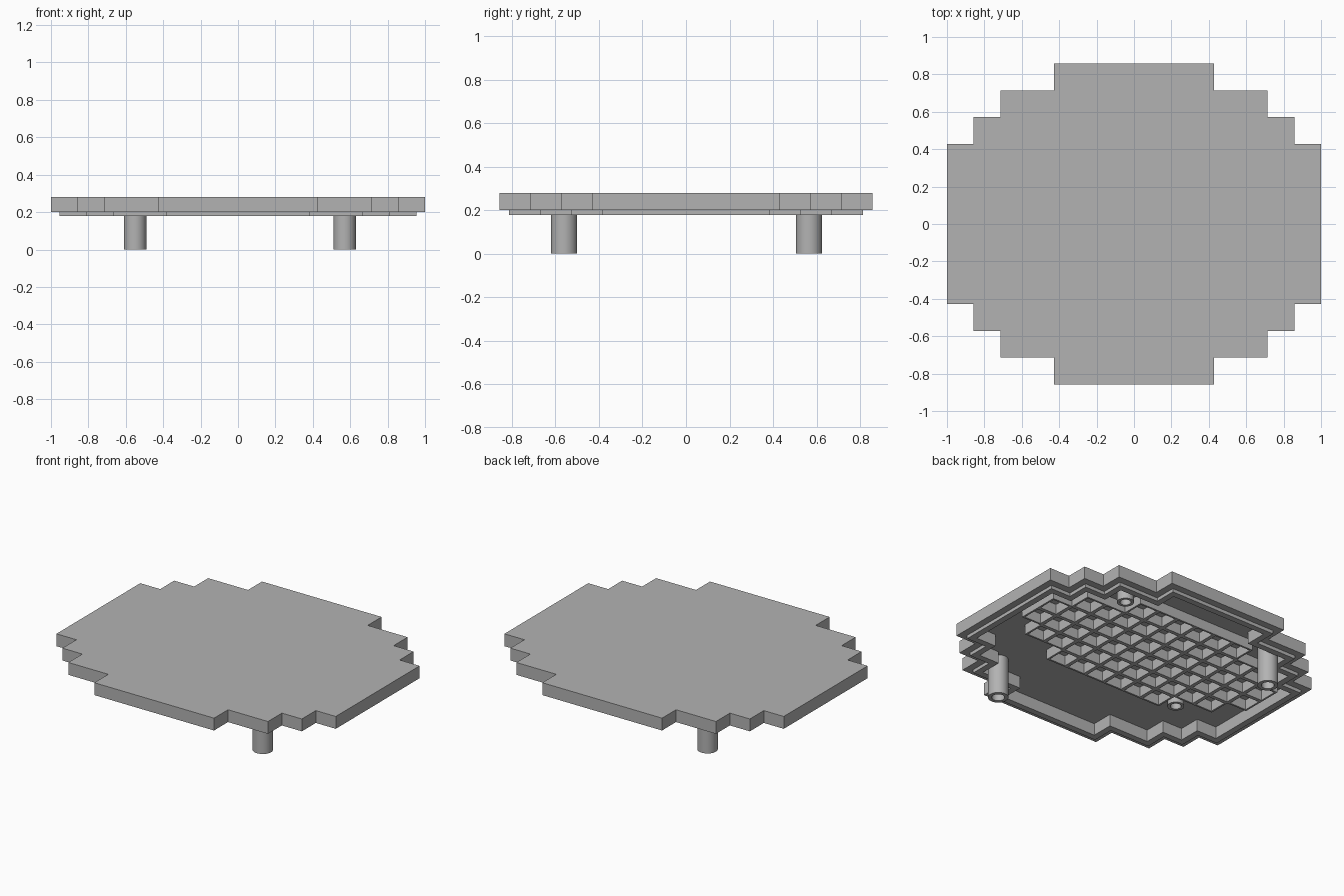
import bpy, bmesh, math
from mathutils import Vector

cube = bpy.data.objects.get("Cube")
if cube:
    bpy.data.objects.remove(cube, do_unlink=True)

grey = bpy.data.materials.new("plain_grey")
grey.use_nodes = True
grey.diffuse_color = (0.45, 0.45, 0.45, 1)
grey.node_tree.nodes["Principled BSDF"].inputs["Base Color"].default_value = (0.45, 0.45, 0.45, 1)

TOP, CEILING = 0.28, 0.255
U = 1 / 7          # size of one step of the outline


def finish(name, bm, smooth=False):
    bmesh.ops.recalc_face_normals(bm, faces=bm.faces)
    mesh = bpy.data.meshes.new(name)
    bm.to_mesh(mesh)
    bm.free()
    mesh.materials.append(grey)
    obj = bpy.data.objects.new(name, mesh)
    bpy.context.collection.objects.link(obj)
    if smooth:
        bpy.ops.object.select_all(action='DESELECT')
        obj.select_set(True)
        bpy.context.view_layer.objects.active = obj
        bpy.ops.object.shade_smooth_by_angle(angle=math.radians(40))
    return obj


def loft(bm, rings):
    """Join closed rings of points and cap both ends."""
    loops = [[bm.verts.new(p) for p in ring] for ring in rings]
    n = len(loops[0])
    for a, b in zip(loops, loops[1:]):
        for i in range(n):
            j = (i + 1) % n
            bm.faces.new((a[i], a[j], b[j], b[i]))
    bm.faces.new(loops[0])
    bm.faces.new(loops[-1])


def stepped_outline(inset, z):
    """Stepped oval, moved inward by the inset."""
    corner = [(7, 3), (6, 3), (6, 4), (5, 4), (5, 5), (3, 5), (3, 6)]
    quarter = [(a * U - inset, b * U - inset) for a, b in corner]
    flipped = quarter[::-1]
    return ([Vector((x, y, z)) for x, y in quarter]
            + [Vector((-x, y, z)) for x, y in flipped]
            + [Vector((-x, -y, z)) for x, y in quarter]
            + [Vector((x, -y, z)) for x, y in flipped])


# Lid: plate, outer rim and the inner lip below it
bm = bmesh.new()
section = [(0, TOP), (0, 0.2), (0.045, 0.2), (0.045, 0.178), (0.085, 0.178), (0.085, CEILING)]
loft(bm, [stepped_outline(d, z) for d, z in section])
finish("lid", bm)

# Stiffening lattice under the plate, stepped like the lid
bm = bmesh.new()
for row, half in enumerate((3, 5, 6, 6, 5, 3)):
    for col in range(-half, half):
        corners = [(0, 0), (1, 0), (1, 1), (0, 1)]
        bm.faces.new([bm.verts.new(((col + i) * U, (row - 2 + j) * U, 0.19)) for i, j in corners])
bmesh.ops.remove_doubles(bm, verts=bm.verts, dist=0.001)
cells = list(bm.faces)
bmesh.ops.inset_individual(bm, faces=cells, thickness=0.017)
bmesh.ops.delete(bm, geom=cells, context='FACES')
extruded = bmesh.ops.extrude_face_region(bm, geom=list(bm.faces), use_keep_orig=True)
moved = [g for g in extruded["geom"] if isinstance(g, bmesh.types.BMVert)]
bmesh.ops.translate(bm, verts=moved, vec=(0, 0, 0.075))
finish("lattice", bm)


def hollow_post(name, x, y, radius, hole, bottom, depth):
    """Round post hanging from the plate with a blind hole in its end."""
    section = [(radius, CEILING + 0.01), (radius, bottom), (hole, bottom), (hole, bottom + depth)]
    turns = [2 * math.pi * i / 32 for i in range(32)]
    bm = bmesh.new()
    loft(bm, [[Vector((x + r * math.cos(t), y + r * math.sin(t), z)) for t in turns]
              for r, z in section])
    finish(name, bm, smooth=True)


# Two long legs on one diagonal, two short sockets on the other
hollow_post("front_left_leg", 0.57, -0.56, 0.06, 0.038, 0, 0.1)
hollow_post("back_right_leg", -0.55, 0.565, 0.06, 0.038, 0, 0.1)
hollow_post("back_left_socket", 0.51, 0.53, 0.05, 0.032, 0.185, 0.06)
hollow_post("front_right_socket", -0.5, -0.215, 0.05, 0.032, 0.185, 0.06)
